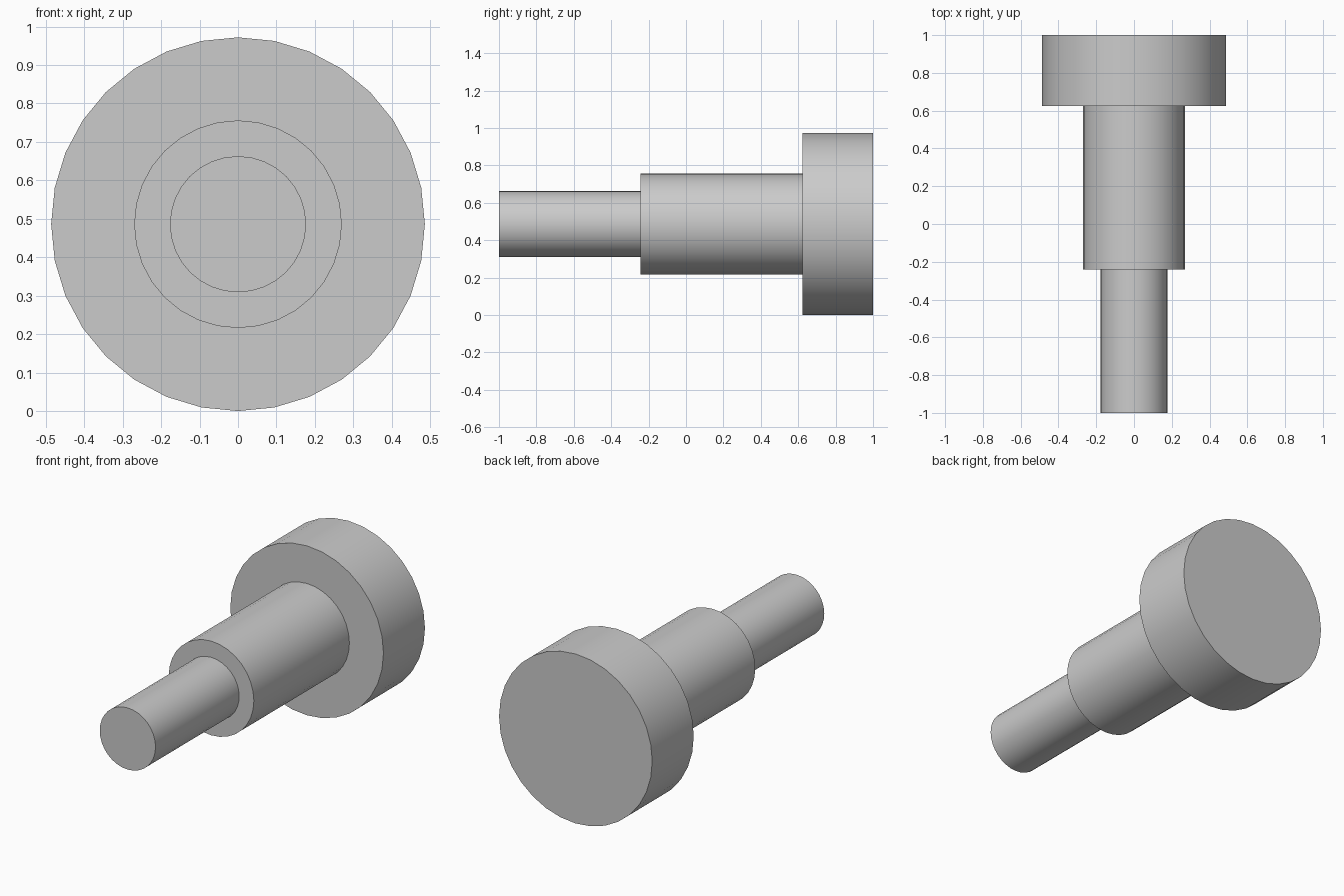
import bpy
import math

cube = bpy.data.objects.get("Cube")
if cube:
    bpy.data.objects.remove(cube, do_unlink=True)

AXIS_Z = 0.486
SIDES = 32

# Plain grey metal
GREY = (0.6, 0.6, 0.6, 1.0)
metal = bpy.data.materials.new("grey_metal")
metal.use_nodes = True
metal.diffuse_color = GREY
metal.node_tree.nodes["Principled BSDF"].inputs["Base Color"].default_value = GREY


def turned_section(name, radius, y_front, y_back):
    """Solid cylinder along y, smooth round its side with crisp rims."""
    bpy.ops.mesh.primitive_cylinder_add(
        vertices=SIDES, radius=radius, depth=y_back - y_front,
        location=(0, (y_front + y_back) / 2, AXIS_Z),
        rotation=(math.pi / 2, 0, 0))
    part = bpy.context.object
    part.name = name
    part.data.materials.append(metal)
    bpy.ops.object.shade_smooth_by_angle(angle=math.radians(30))
    return part


# Stepped pin: narrow tip, thicker shank, wide head
turned_section("tip", 0.177, -1.0, -0.242)
turned_section("shank", 0.27, -0.242, 0.624)
turned_section("head", 0.486, 0.624, 1.0)
